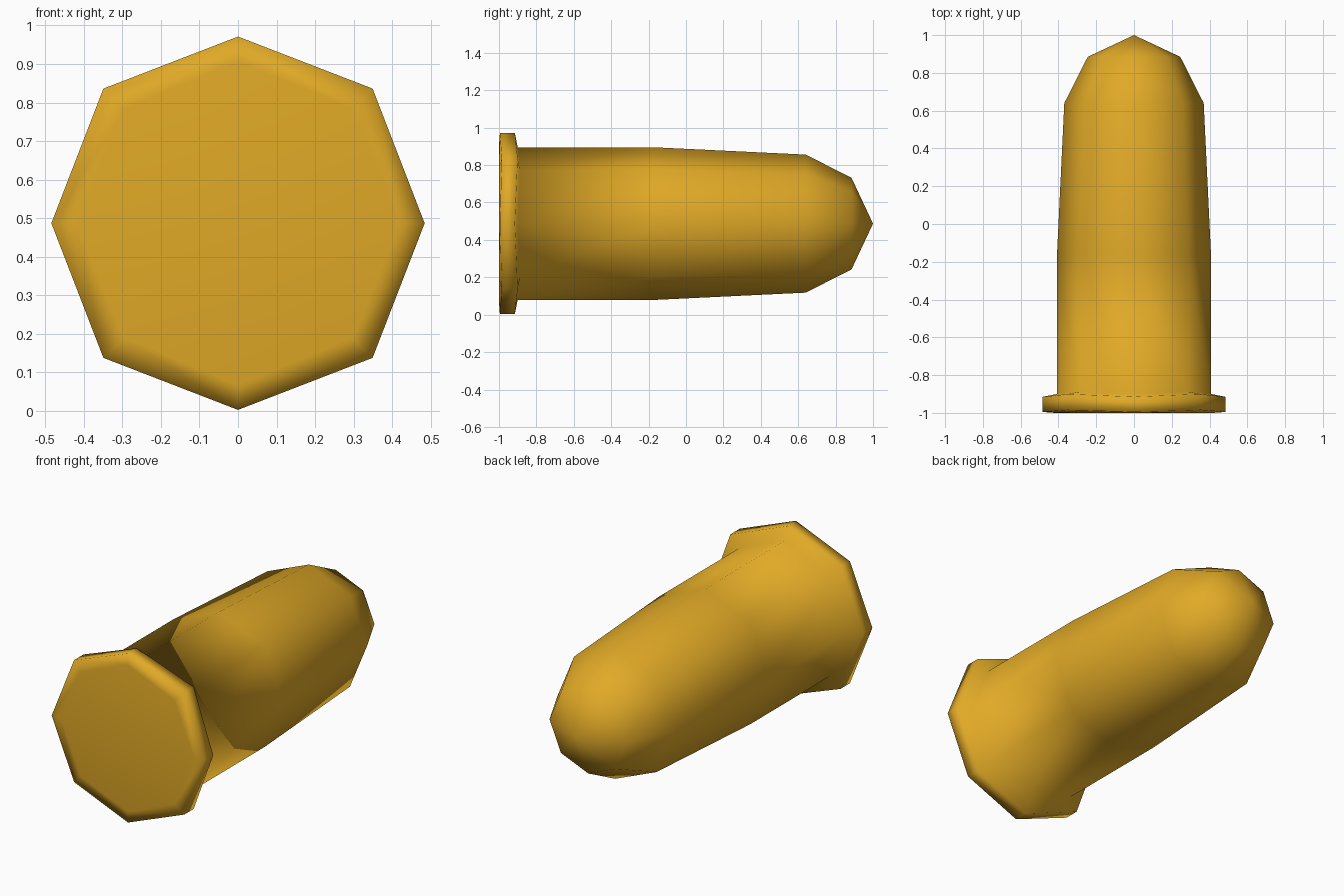
import bpy, bmesh
from math import sin, cos, pi

if "Cube" in bpy.data.objects:
    bpy.data.objects.remove(bpy.data.objects["Cube"])

SIDES = 8
CENTRE_Z = 0.487

# Profile rings: y, radius, y shift of diagonal corners, diagonal radius factor
RINGS = [
    (-1.0, 0.42, 0.0, 1.0),        # flat base
    (-0.995, 0.484, 0.01, 1.02),   # rim front edge
    (-0.915, 0.484, 0.015, 1.02),  # rim back edge
    (-0.90, 0.408, 0.012, 1.0),    # wall foot
    (-0.17, 0.408, 0.0, 1.0),
    (0.64, 0.369, 0.0, 1.0),       # shoulder
    (0.885, 0.245, 0.0, 1.0),      # nose
]


def add_ring(bm, y, r, shift, factor):
    ring = []
    for i in range(SIDES):
        a = 2 * pi * i / SIDES
        odd = i % 2
        rr = r * (factor if odd else 1)
        ring.append(bm.verts.new((rr * cos(a), y + shift * odd, CENTRE_Z + rr * sin(a))))
    return ring


bm = bmesh.new()
rings = [add_ring(bm, *r) for r in RINGS]
for a, b in zip(rings, rings[1:]):
    for i in range(SIDES):
        j = (i + 1) % SIDES
        bm.faces.new((a[i], a[j], b[j], b[i]))

# Base cap and pointed nose
bm.faces.new(rings[0])
tip = bm.verts.new((0, 1.0, CENTRE_Z))
for i in range(SIDES):
    bm.faces.new((rings[-1][i], rings[-1][(i + 1) % SIDES], tip))

bmesh.ops.recalc_face_normals(bm, faces=bm.faces)
for f in bm.faces:
    f.smooth = True
mesh = bpy.data.meshes.new("bullet_body")
bm.to_mesh(mesh)
bm.free()

# Golden material
gold = bpy.data.materials.new("gold")
gold.diffuse_color = (0.75, 0.40, 0.02, 1)
gold.use_nodes = True
gold.node_tree.nodes["Principled BSDF"].inputs["Base Color"].default_value = gold.diffuse_color
mesh.materials.append(gold)
body = bpy.data.objects.new("bullet_body", mesh)
bpy.context.collection.objects.link(body)
